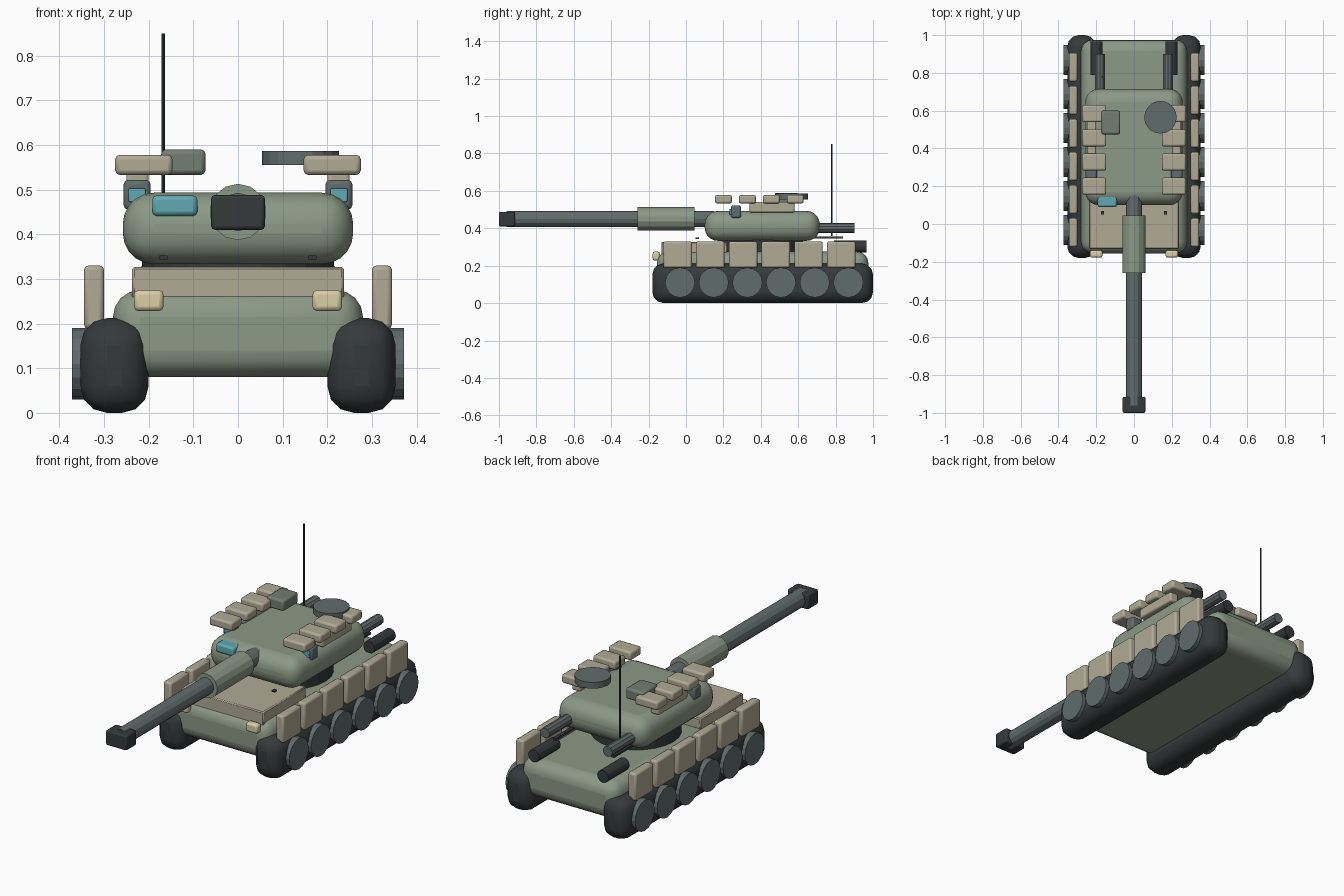
import bpy, math

if "Cube" in bpy.data.objects:
    bpy.data.objects.remove(bpy.data.objects["Cube"])


def mat(name, c):
    m = bpy.data.materials.new(name)
    m.diffuse_color = (*c, 1)
    m.use_nodes = True
    m.node_tree.nodes["Principled BSDF"].inputs["Base Color"].default_value = m.diffuse_color
    return m


GREEN = mat("green", (0.26, 0.32, 0.24))
OLIVE = mat("dark_green", (0.17, 0.21, 0.17))
TAN = mat("tan", (0.44, 0.40, 0.30))
GREY = mat("grey", (0.12, 0.15, 0.15))
DARK = mat("dark", (0.035, 0.042, 0.042))
TEAL = mat("teal", (0.12, 0.40, 0.46))
LAMP = mat("lamp", (0.70, 0.62, 0.38))


def finish(o, name, m, bevel=0, seg=2):
    o.name = name
    o.data.materials.append(m)
    if bevel:
        b = o.modifiers.new("bevel", 'BEVEL')
        b.width, b.segments, b.limit_method = bevel, seg, 'ANGLE'
        bpy.ops.object.shade_smooth_by_angle(angle=math.radians(35))
    return o


def box(name, x, y, z, m, bevel=0.01, seg=2):
    """Box from (min, max) ranges."""
    r = (x, y, z)
    bpy.ops.mesh.primitive_cube_add(size=1, location=[(a + b) / 2 for a, b in r])
    o = bpy.context.object
    o.scale = [b - a for a, b in r]
    bpy.ops.object.transform_apply(location=False, rotation=False, scale=True)
    return finish(o, name, m, bevel, seg)


def cyl(name, axis, a, b, p, q, radius, m, sides=16):
    """Cylinder from a to b along axis; p, q are the other two coordinates."""
    mid = (a + b) / 2
    loc, rot = {'x': ((mid, p, q), (0, math.pi / 2, 0)),
                'y': ((p, mid, q), (math.pi / 2, 0, 0)),
                'z': ((p, q, mid), (0, 0, 0))}[axis]
    bpy.ops.mesh.primitive_cylinder_add(vertices=sides, radius=radius, depth=abs(b - a),
                                        location=loc, rotation=rot)
    return finish(bpy.context.object, name, m)


def side(s, a, b):
    return tuple(sorted((s * a, s * b)))


# hull, front plate, turret and its ring
box("hull", (-0.28, 0.28), (-0.155, 0.975), (0.08, 0.275), GREEN, 0.06, 4)
box("front_plate", (-0.237, 0.237), (-0.132, 0.22), (0.255, 0.327), TAN, 0.005, 1)
cyl("turret_ring", 'z', 0.26, 0.345, 0, 0.41, 0.215, DARK, 24)
box("turret", (-0.258, 0.258), (0.10, 0.715), (0.333, 0.493), GREEN, 0.07, 5)

# gun
cyl("gun_barrel", 'y', -0.96, 0.15, 0, 0.45, 0.043, GREY, 12)
cyl("gun_sleeve", 'y', -0.26, 0.045, 0, 0.45, 0.063, GREEN, 14)
box("muzzle", (-0.06, 0.06), (-1.0, -0.915), (0.41, 0.488), DARK, 0.008)

# turret fittings
box("gunner_window", (-0.192, -0.091), (0.09, 0.16), (0.441, 0.487), TEAL)
box("sight_box", (-0.172, -0.073), (0.475, 0.60), (0.533, 0.59), OLIVE)
cyl("hatch", 'z', 0.555, 0.587, 0.14, 0.565, 0.086, GREY, 20)
cyl("antenna", 'z', 0.36, 0.85, -0.167, 0.78, 0.004, DARK, 8)

for s, tag in ((-1, "left"), (1, "right")):
    # running gear and side skirts
    box(f"track_{tag}", side(s, 0.2, 0.353), (-0.18, 1.0), (0.0, 0.212), DARK, 0.06, 3)
    for i in range(6):
        y = -0.032 + i * 0.18
        cyl(f"wheel_{tag}_{i}", 'x', s * 0.29, s * 0.372, y, 0.11, 0.08, GREY, 16)
        y = -0.045 + i * 0.175
        box(f"skirt_{tag}_{i}", side(s, 0.30, 0.345), (y - 0.076, y + 0.076), (0.188, 0.33), TAN)
    # roof armour blocks on a rail
    for i in range(4):
        y = 0.2 + i * 0.128
        box(f"roof_block_{tag}_{i}", side(s, 0.147, 0.275), (y - 0.045, y + 0.045), (0.533, 0.578), TAN)
    box(f"roof_rail_{tag}", side(s, 0.2, 0.25), (0.34, 0.58), (0.485, 0.54), TAN, 0.008)
    # side sights with lenses
    box(f"side_sight_{tag}", side(s, 0.196, 0.256), (0.24, 0.295), (0.455, 0.522), GREY)
    box(f"side_lens_{tag}", side(s, 0.207, 0.245), (0.232, 0.25), (0.472, 0.503), TEAL, 0.003)
    # headlights, rear tubes, exhausts and small fittings
    box(f"headlight_{tag}", side(s, 0.167, 0.233), (-0.178, -0.14), (0.228, 0.275), LAMP)
    cyl(f"rear_tube_{tag}", 'y', 0.66, 0.9, s * 0.18, 0.402, 0.027, GREY, 10)
    cyl(f"exhaust_{tag}", 'y', 0.79, 0.965, s * 0.198, 0.303, 0.032, DARK, 12)
    box(f"rear_bracket_{tag}", side(s, 0.158, 0.176), (0.66, 0.84), (0.345, 0.356), DARK, 0)
    box(f"front_stud_{tag}", side(s, 0.158, 0.176), (0.05, 0.07), (0.344, 0.352), DARK, 0)
